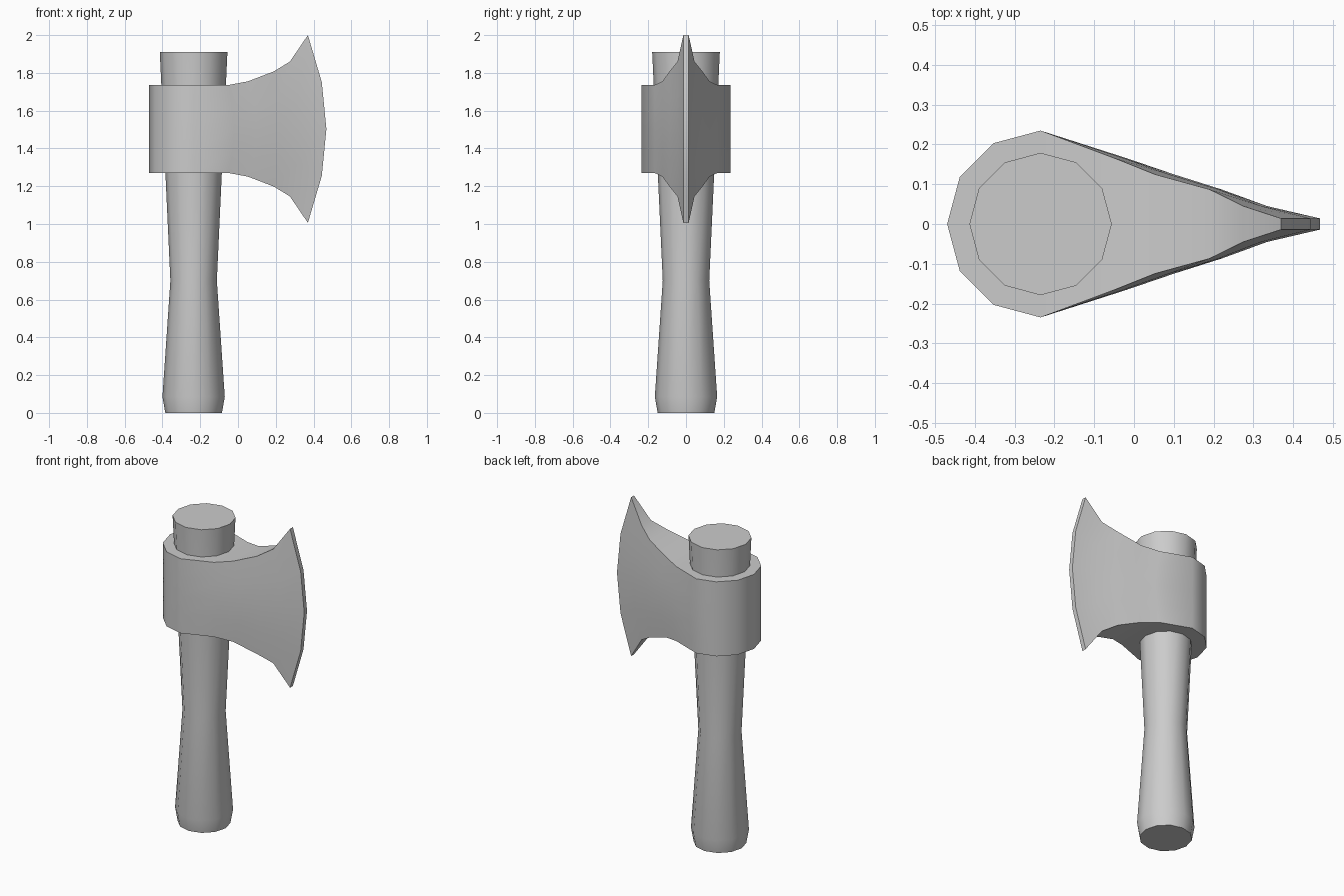
import bpy, bmesh
from math import sin, cos, pi, radians

if "Cube" in bpy.data.objects:
    bpy.data.objects.remove(bpy.data.objects["Cube"])

CX = -0.235   # handle axis
MID = 1.503   # mid height of the head


def make_object(name, rings, cap):
    """Skin closed rings stacked bottom to top; cap(ring) returns the end faces."""
    bm = bmesh.new()
    vs = [[bm.verts.new(p) for p in r] for r in rings]
    n = len(vs[0])
    for a, b in zip(vs, vs[1:]):
        for j in range(n):
            k = (j + 1) % n
            bm.faces.new((a[j], a[k], b[k], b[j]))
    for r in (vs[0], vs[-1]):
        for f in cap(r):
            bm.faces.new(f)
    bmesh.ops.recalc_face_normals(bm, faces=bm.faces)
    me = bpy.data.meshes.new(name)
    bm.to_mesh(me)
    bm.free()
    ob = bpy.data.objects.new(name, me)
    bpy.context.collection.objects.link(ob)
    bpy.ops.object.select_all(action='DESELECT')
    bpy.context.view_layer.objects.active = ob
    ob.select_set(True)
    bpy.ops.object.shade_smooth_by_angle(angle=radians(35))
    return ob


# Handle: 12-sided turned profile (radius, z)
profile = [(0.15, 0), (0.165, 0.085), (0.123, 0.7), (0.179, 1.91)]
handle_rings = [[(CX + r * cos(i * pi / 6), r * sin(i * pi / 6), z)
                 for i in range(12)] for r, z in profile]
make_object("handle", handle_rings, lambda r: [r])

# Axe head: columns of (x at tips, x at middle, half thickness, half height)
columns = [(-0.05, -0.02, 0.166, 0.233), (0.052, 0.1, 0.125, 0.252),
           (0.19, 0.22, 0.087, 0.305), (0.275, 0.335, 0.045, 0.357),
           (0.37, 0.468, 0.014, 0.497)]


def head_ring(t):
    """Outline at relative height t, from -1 (bottom) to 1 (top)."""
    side = [(xm + (xt - xm) * t * t, y, MID + h * t) for xt, xm, y, h in columns]
    arc = [(CX + 0.235 * cos(a), 0.235 * sin(a), MID + 0.233 * t)
           for a in (pi / 2 + i * pi / 6 for i in range(7))]
    return side[::-1] + arc + [(x, -y, z) for x, y, z in side]


def head_cap(r):
    """Close the outline with strips across the thickness."""
    m = len(r) // 2
    strips = [(r[j], r[j + 1], r[-2 - j], r[-1 - j]) for j in range(m - 1)]
    return strips + [(r[m - 1], r[m], r[m + 1])]


make_object("axe_head", [head_ring(t) for t in (-1, -0.5, 0, 0.5, 1)], head_cap)
